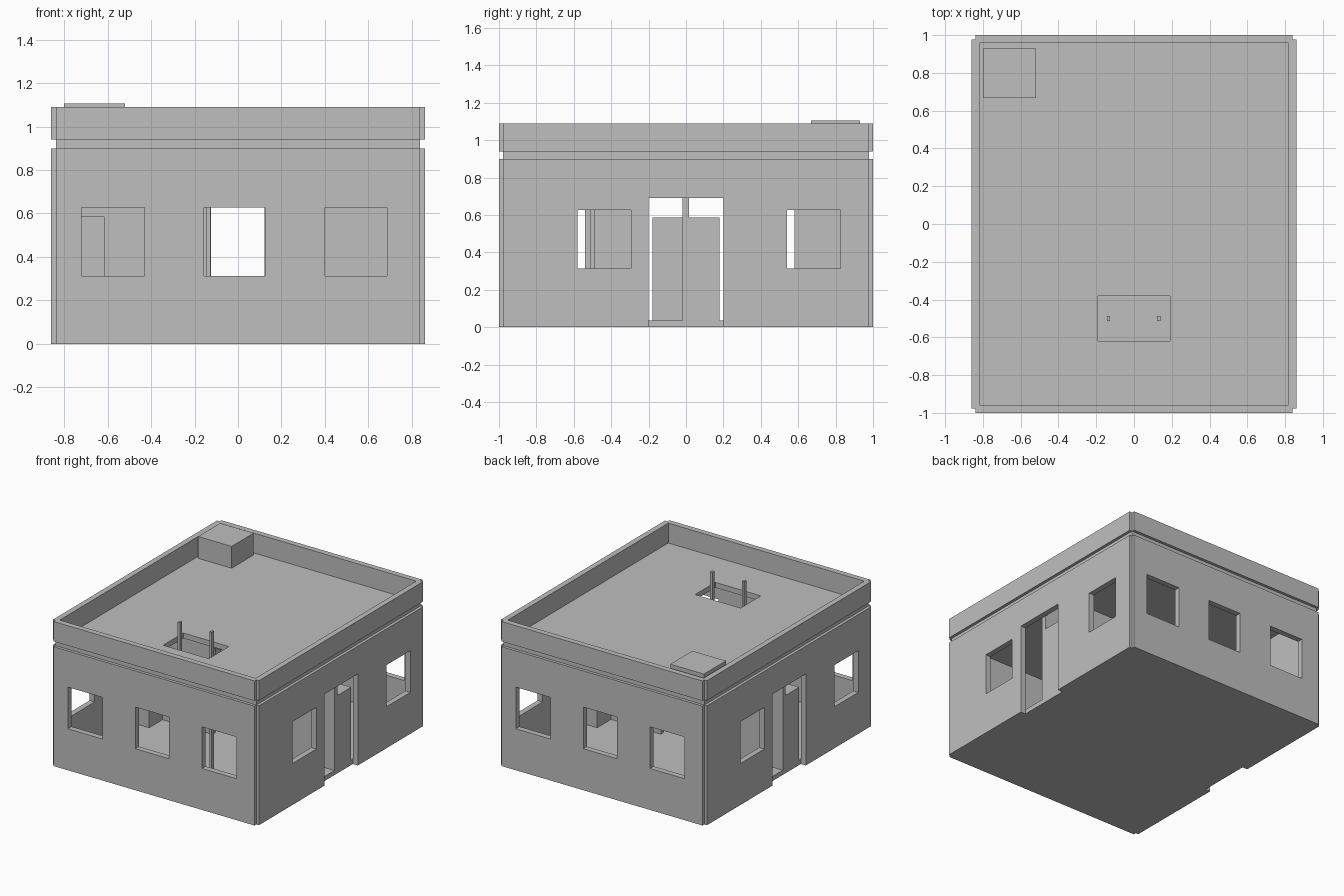
import bpy, bmesh

if "Cube" in bpy.data.objects:
    bpy.data.objects.remove(bpy.data.objects["Cube"])

concrete = bpy.data.materials.new("concrete grey")
concrete.diffuse_color = (0.52, 0.52, 0.52, 1)
concrete.use_nodes = True
concrete.node_tree.nodes["Principled BSDF"].inputs["Base Color"].default_value = concrete.diffuse_color


def prism(name, outline, z0, z1):
    """Vertical prism from a flat outline."""
    bm = bmesh.new()
    face = bm.faces.new([bm.verts.new((x, y, z0)) for x, y in outline])
    top = bmesh.ops.extrude_face_region(bm, geom=[face])["geom"]
    verts = [v for v in top if isinstance(v, bmesh.types.BMVert)]
    bmesh.ops.translate(bm, verts=verts, vec=(0, 0, z1 - z0))
    bmesh.ops.recalc_face_normals(bm, faces=bm.faces[:])
    mesh = bpy.data.meshes.new(name)
    bm.to_mesh(mesh)
    bm.free()
    mesh.materials.append(concrete)
    ob = bpy.data.objects.new(name, mesh)
    bpy.context.collection.objects.link(ob)
    return ob


def box(name, x0, x1, y0, y1, z0, z1):
    return prism(name, [(x0, y0), (x1, y0), (x1, y1), (x0, y1)], z0, z1)


def cut(ob, *bounds):
    """Subtract a box and discard the cutter."""
    cutter = box("cutter", *bounds)
    cutter.hide_render = True
    mod = ob.modifiers.new("opening", "BOOLEAN")
    mod.operation, mod.solver, mod.object = "DIFFERENCE", "EXACT", cutter
    bpy.context.view_layer.objects.active = ob
    bpy.ops.object.modifier_apply(modifier=mod.name)
    bpy.data.objects.remove(cutter)


# Outline with a small square notch at each corner
X, Y, N = 0.86, 1.0, 0.022
a, b = X - N, Y - N
NOTCHED = [(a, -Y), (a, -b), (X, -b), (X, b), (a, b), (a, Y),
           (-a, Y), (-a, b), (-X, b), (-X, -b), (-a, -b), (-a, -Y)]
IX, IY = 0.818, 0.957

# Hollow outer walls
walls = prism("outer_walls", NOTCHED, 0, 0.90)
cut(walls, -IX, IX, -IY, IY, -0.1, 1.0)

# Windows and doors, the back and left repeat the front and right turned half round
for s in (1, -1):
    for x0, x1 in ((-0.72, -0.43), (-0.157, 0.125), (0.40, 0.686)):
        xs = sorted((s * x0, s * x1))
        ys = sorted((-s * 1.1, -s * 0.9))
        cut(walls, *xs, *ys, 0.313, 0.627)
    for y0, y1 in ((-0.58, -0.295), (0.54, 0.825)):
        xs = sorted((s * 0.78, s * 0.95))
        ys = sorted((s * y0, s * y1))
        cut(walls, *xs, *ys, 0.313, 0.627)
    xs = sorted((s * 0.78, s * 0.95))
    cut(walls, *xs, -0.2, 0.2, -0.1, 0.69)

# Floor slab, recessed in the doorways
box("floor", -IX, IX, -IY, IY, 0, 0.035)

# Roof slab set back to form the groove, with the ladder hatch
roof = box("roof_slab", -a, a, -b, b, 0.90, 0.94)
cut(roof, -0.19, 0.19, -0.62, -0.38, 0.8, 1.0)

# Parapet
parapet = prism("parapet", NOTCHED, 0.94, 1.09)
cut(parapet, -IX, IX, -IY, IY, 0.9, 1.2)

# Rooftop box
box("rooftop_box", -0.80, -0.52, 0.667, 0.93, 0.94, 1.105)

# Dividing wall with a central passage
divider = box("dividing_wall", -IX, IX, -0.02, 0.015, 0.035, 0.90)
cut(divider, -0.2, 0.2, -0.1, 0.1, 0, 0.69)

# Blocks just inside each door, on opposite sides of the divider
box("left_inner_block", -IX, -0.615, -0.18, -0.02, 0.035, 0.587)
box("right_inner_block", 0.615, IX, 0.015, 0.18, 0.035, 0.587)

# Ladder rails rising through the hatch
for side, x in (("left", -0.135), ("right", 0.13)):
    box(side + "_ladder_rail", x - 0.009, x + 0.009, -0.513, -0.486, 0.035, 1.085)
